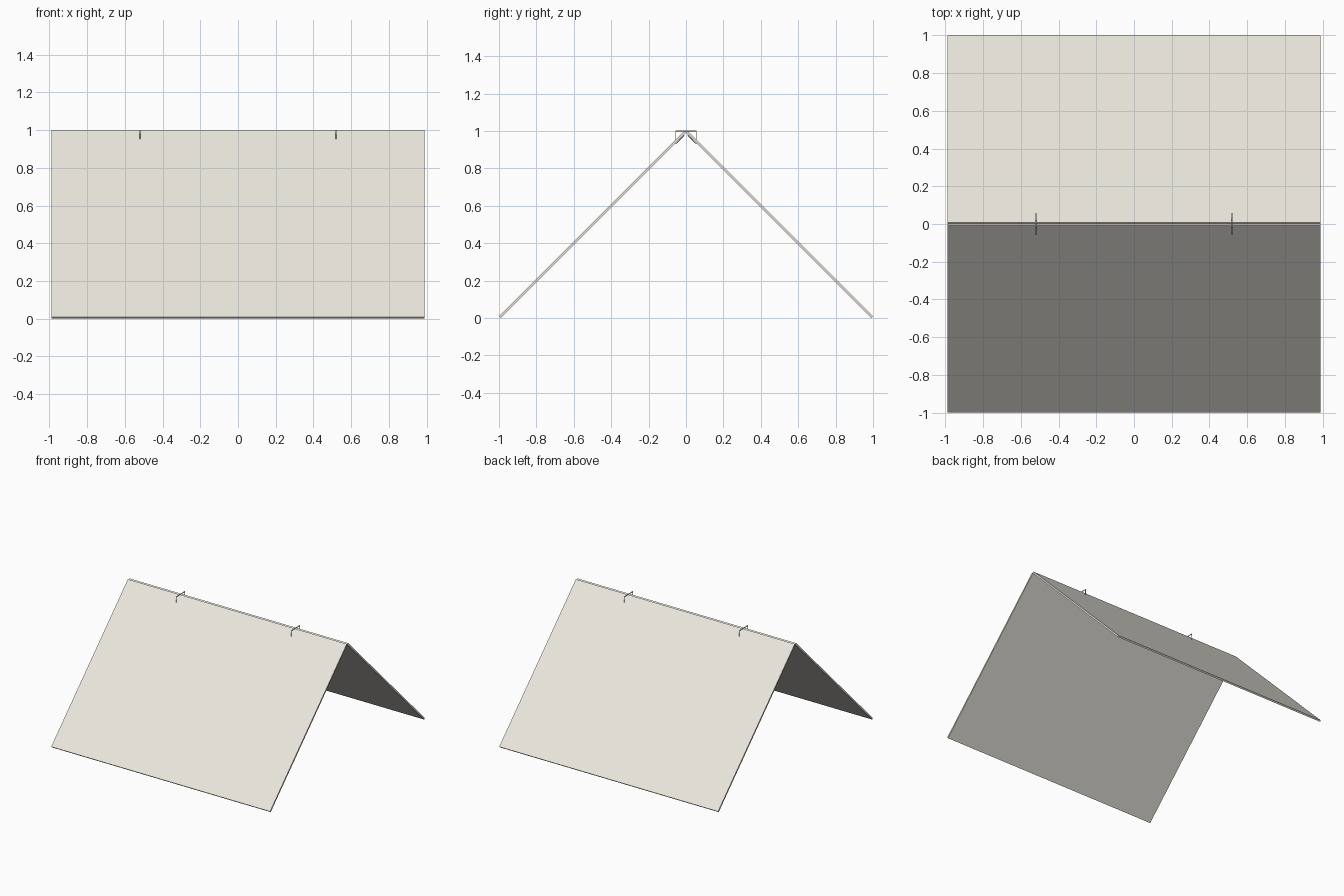
import bpy, bmesh

if "Cube" in bpy.data.objects:
    bpy.data.objects.remove(bpy.data.objects["Cube"])

T = 0.009        # board thickness offset along y and z
HALF_X = 0.99    # half board width
R = 0.0035       # wire radius

beige = bpy.data.materials.new("beige_board")
beige.diffuse_color = (0.83, 0.80, 0.73, 1)
beige.use_nodes = True
beige.node_tree.nodes["Principled BSDF"].inputs["Base Color"].default_value = beige.diffuse_color


def board(name, side):
    """Thin sloping board with square-cut edges, extruded along x."""
    prof = [(1, T), (T, 1), (0, 1 - T), (1 - T, 0)]
    bm = bmesh.new()
    face = bm.faces.new([bm.verts.new((-HALF_X, side * y, z)) for y, z in prof])
    ext = bmesh.ops.extrude_face_region(bm, geom=[face])
    moved = [v for v in ext["geom"] if isinstance(v, bmesh.types.BMVert)]
    bmesh.ops.translate(bm, verts=moved, vec=(2 * HALF_X, 0, 0))
    bmesh.ops.recalc_face_normals(bm, faces=bm.faces)
    me = bpy.data.meshes.new(name)
    bm.to_mesh(me)
    bm.free()
    me.materials.append(beige)
    bpy.context.collection.objects.link(bpy.data.objects.new(name, me))


def staple(name, x):
    """Bent wire over the ridge, legs folded flat under both boards."""
    half = [(0.010, 0.976), (0.055, 0.931), (0.055, 1.0)]
    path = [(-y, z) for y, z in half] + half[::-1]
    cu = bpy.data.curves.new(name, 'CURVE')
    cu.dimensions = '3D'
    cu.bevel_depth = R
    cu.bevel_resolution = 2
    cu.use_fill_caps = True
    sp = cu.splines.new('POLY')
    sp.points.add(len(path) - 1)
    for p, (y, z) in zip(sp.points, path):
        p.co = (x, y, z, 1)
    bpy.context.collection.objects.link(bpy.data.objects.new(name, cu))


# Two boards leaning together at the ridge
board("front_board", -1)
board("back_board", 1)

# Wire staples joining the boards
staple("left_staple", -0.52)
staple("right_staple", 0.52)
